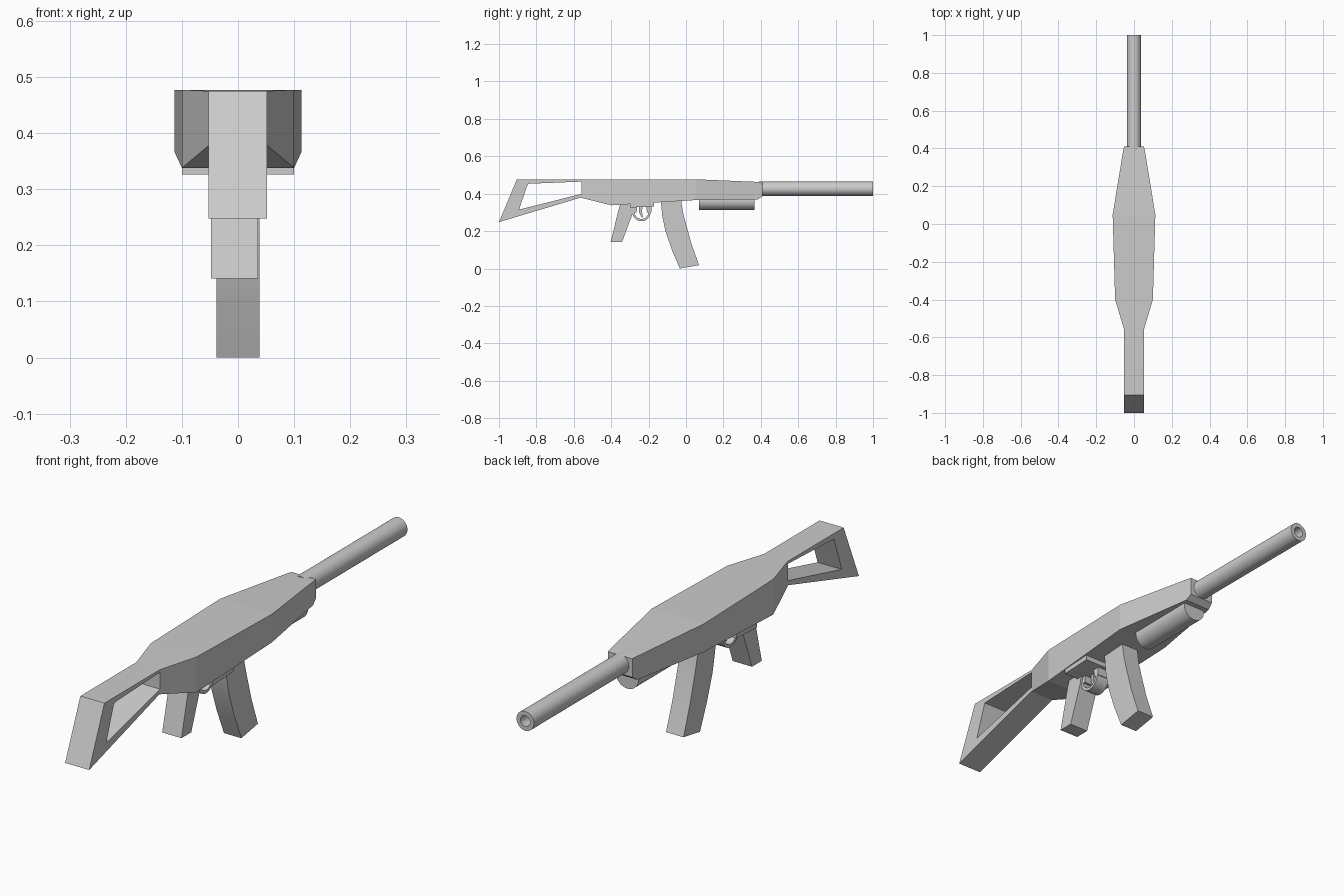
import bpy, bmesh, math

if "Cube" in bpy.data.objects:
    bpy.data.objects.remove(bpy.data.objects["Cube"])

grey = bpy.data.materials.new("matte grey")
grey.use_nodes = True
grey.diffuse_color = (0.6, 0.6, 0.6, 1)
grey.node_tree.nodes["Principled BSDF"].inputs["Base Color"].default_value = (0.6, 0.6, 0.6, 1)


def finish(bm, name, smooth=False):
    bmesh.ops.recalc_face_normals(bm, faces=bm.faces)
    mesh = bpy.data.meshes.new(name)
    bm.to_mesh(mesh)
    bm.free()
    mesh.materials.append(grey)
    ob = bpy.data.objects.new(name, mesh)
    bpy.context.collection.objects.link(ob)
    if smooth:
        bpy.ops.object.select_all(action="DESELECT")
        ob.select_set(True)
        bpy.context.view_layer.objects.active = ob
        bpy.ops.object.shade_smooth_by_angle(angle=math.radians(35))
    return ob


def loft(name, rings, capped=True, smooth=False):
    """Skin a row of equal rings of 3D points."""
    bm = bmesh.new()
    rows = [[bm.verts.new(p) for p in ring] for ring in rings]
    n = len(rows[0])
    for a, b in zip(rows, rows[1:]):
        for i in range(n):
            j = (i + 1) % n
            bm.faces.new((a[i], a[j], b[j], b[i]))
    if capped:
        bm.faces.new(rows[0])
        bm.faces.new(rows[-1])
    return finish(bm, name, smooth)


def band(name, side_a, side_b, x0, x1, smooth=False):
    """Solid strip between two (y, z) lines, from x0 to x1."""
    return loft(name, [[(x0, *a), (x1, *a), (x1, *b), (x0, *b)]
                       for a, b in zip(side_a, side_b)], smooth=smooth)


def lathe(name, profile, z, sides=32):
    """Turn a (radius, y) profile about a lengthwise axis at height z."""
    turns = [2 * math.pi * i / sides for i in range(sides)]
    return loft(name, [[(r * math.cos(t), y, z + r * math.sin(t)) for t in turns]
                       for r, y in profile], smooth=True)


def arc(radius, steps=20):
    """Lower half circle round the trigger."""
    return [(-0.238 + radius * math.cos(math.pi * (1 + i / steps)),
             0.302 + radius * math.sin(math.pi * (1 + i / steps))) for i in range(steps + 1)]


# Receiver: y, half width, bottom, top
sections = [(-0.56, 0.052, 0.378, 0.475), (-0.40, 0.10, 0.338, 0.477),
            (0.05, 0.113, 0.366, 0.477), (0.385, 0.058, 0.37, 0.463),
            (0.41, 0.053, 0.388, 0.461)]
loft("receiver", [[(-w, y, b), (w, y, b), (w, y, t), (-w, y, t)]
                  for y, w, b, t in sections])

# Barrel with hollow muzzle, and the tube below the fore end
lathe("barrel", [(0.038, 0.39), (0.038, 1.0), (0.021, 1.0), (0.021, 0.80)], 0.427)
lathe("under_tube", [(0.05, 0.07), (0.05, 0.365)], 0.362)

# Open frame stock
band("stock",
     [(-0.55, 0.475), (-0.905, 0.475), (-1.0, 0.248), (-0.55, 0.383)],
     [(-0.55, 0.465), (-0.845, 0.453), (-0.893, 0.315), (-0.55, 0.401)],
     -0.053, 0.052)

# Pistol grip
band("grip",
     [(-0.345, 0.36), (-0.358, 0.325), (-0.403, 0.141)],
     [(-0.275, 0.36), (-0.283, 0.30), (-0.342, 0.141)],
     -0.048, 0.036)

# Curved magazine
band("magazine",
     [(-0.135, 0.37), (-0.127, 0.28), (-0.11, 0.20), (-0.077, 0.104), (-0.033, 0.0)],
     [(-0.027, 0.37), (-0.016, 0.30), (0.0, 0.237), (0.03, 0.13), (0.07, 0.018)],
     -0.038, 0.038, smooth=True)

# Trigger housing, guard and trigger
band("housing_plate", [(-0.30, 0.326), (-0.17, 0.332)],
     [(-0.30, 0.355), (-0.17, 0.362)], -0.10, 0.10)
for name, y0, y1 in (("guard_rear_mount", -0.296, -0.262), ("guard_front_mount", -0.214, -0.184)):
    band(name, [(y0, 0.335), (y0 + 0.006, 0.299)], [(y1, 0.335), (y1 - 0.002, 0.299)], -0.028, 0.028)
band("trigger_guard", arc(0.049), arc(0.037), -0.028, 0.028, smooth=True)
band("trigger", [(-0.25, 0.335), (-0.25, 0.30), (-0.236, 0.272)],
     [(-0.232, 0.335), (-0.236, 0.302), (-0.23, 0.276)], -0.01, 0.01)
